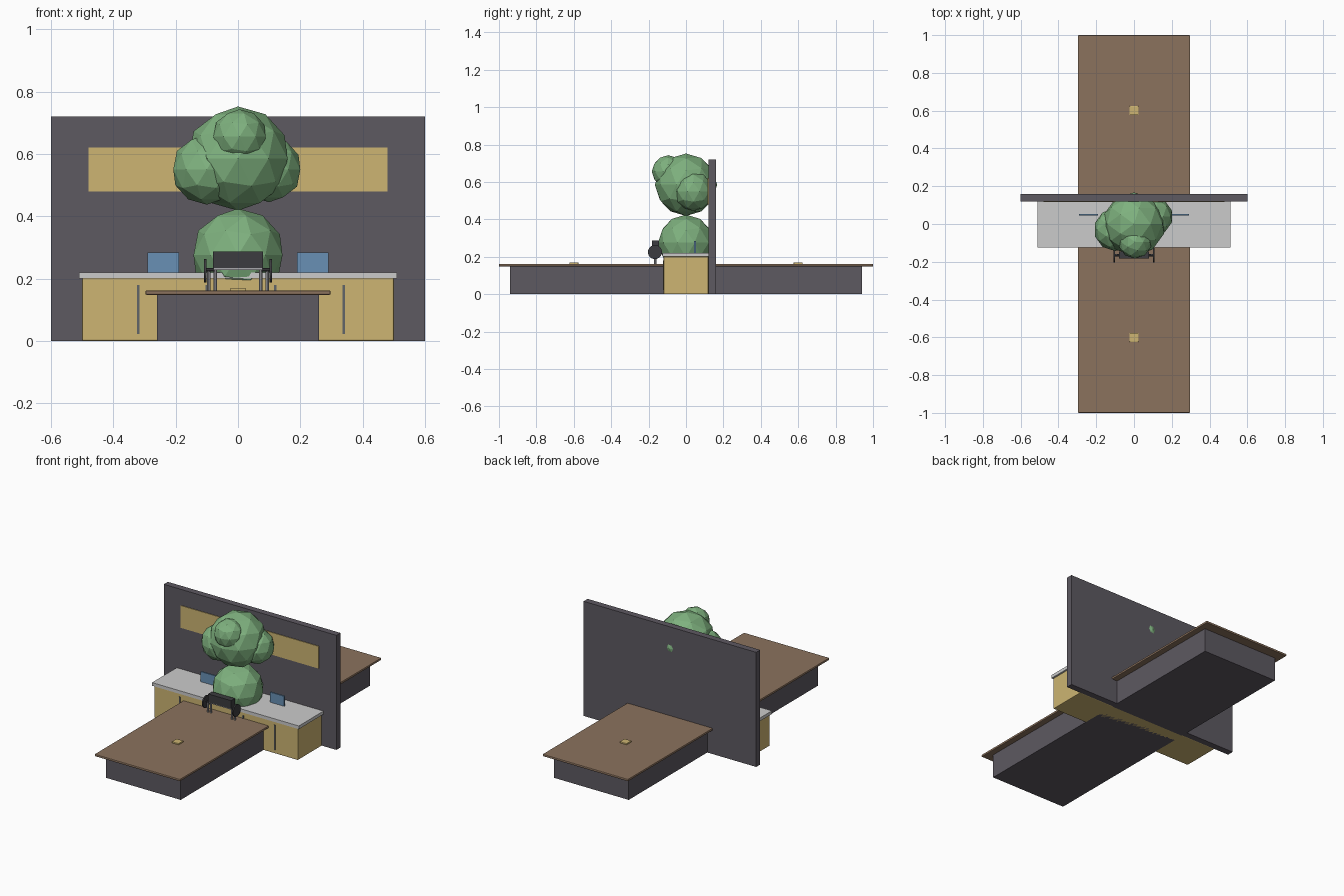
import bpy

if "Cube" in bpy.data.objects:
    bpy.data.objects.remove(bpy.data.objects["Cube"])


def mat(name, r, g, b):
    m = bpy.data.materials.new(name)
    m.diffuse_color = (r, g, b, 1)
    m.use_nodes = True
    m.node_tree.nodes["Principled BSDF"].inputs["Base Color"].default_value = m.diffuse_color
    return m


DARK = mat("charcoal", 0.11, 0.10, 0.12)
BLACK = mat("dark_metal", 0.045, 0.045, 0.05)
TAN = mat("light_wood", 0.61, 0.46, 0.17)
BROWN = mat("brown_wood", 0.26, 0.17, 0.11)
STONE = mat("pale_stone", 0.64, 0.63, 0.61)
GREEN = mat("leaf_green", 0.21, 0.44, 0.21)
BLUE = mat("blue_glass", 0.14, 0.28, 0.46)
STEEL = mat("steel", 0.40, 0.40, 0.42)
HANDLE = mat("handle_grey", 0.12, 0.13, 0.14)


def finish(name, m):
    o = bpy.context.object
    o.name = name
    o.data.materials.append(m)
    return o


def box(name, x, y, z, m, bevel=0):
    """Box from (min, max) ranges on each axis."""
    bpy.ops.mesh.primitive_cube_add(size=1, location=[sum(r) / 2 for r in (x, y, z)])
    o = finish(name, m)
    o.scale = [r[1] - r[0] for r in (x, y, z)]
    bpy.ops.object.transform_apply(location=False, rotation=False, scale=True)
    if bevel:
        b = o.modifiers.new("bevel", "BEVEL")
        b.width, b.segments = bevel, 2
    return o


def cylinder(name, loc, r, depth, m, rot=(0, 0, 0), sides=16):
    bpy.ops.mesh.primitive_cylinder_add(vertices=sides, radius=r, depth=depth,
                                        location=loc, rotation=rot)
    return finish(name, m)


def blob(name, loc, r):
    bpy.ops.mesh.primitive_ico_sphere_add(subdivisions=2, radius=r, location=loc)
    return finish(name, GREEN)


# Long table running through the wall
box("table_base", (-0.26, 0.26), (-0.94, 0.94), (0, 0.15), DARK)
box("table_top", (-0.297, 0.297), (-1, 1), (0.148, 0.162), BROWN, 0.004)
for y in (-0.6, 0.6):
    box("table_block", (-0.024, 0.024), (y - 0.024, y + 0.024), (0.16, 0.17), TAN, 0.002)

# Back wall and its panel
box("back_wall", (-0.6, 0.6), (0.12, 0.16), (0, 0.72), DARK)
box("wall_panel", (-0.48, 0.48), (0.116, 0.122), (0.48, 0.62), TAN)

# Counter with cabinet, worktop and handles
box("cabinet", (-0.5, 0.5), (-0.12, 0.12), (0, 0.201), TAN, 0.004)
box("worktop", (-0.51, 0.51), (-0.125, 0.12), (0.2, 0.22), STONE)
for x in (-0.32, -0.1, 0.12, 0.34):
    box("cabinet_handle", (x - 0.004, x + 0.004), (-0.124, -0.118), (0.022, 0.18), HANDLE)

# Small upright screens on the worktop
for s in (-1, 1):
    box("screen", (s * 0.24 - 0.05, s * 0.24 + 0.05), (0.044, 0.054), (0.218, 0.283), BLUE)

# Rounded plant masses
blob("lower_foliage", (0, 0, 0.275), 0.15)
blob("main_foliage", (0, 0, 0.585), 0.167)
blob("left_foliage", (-0.1, -0.03, 0.55), 0.113)
blob("right_foliage", (0.1, 0.04, 0.55), 0.105)
blob("front_foliage", (0.005, -0.095, 0.655), 0.088)

# Wheeled unit in front of the counter
box("unit_body", (-0.08, 0.08), (-0.183, -0.145), (0.234, 0.286), BLACK)
box("unit_tray", (-0.078, 0.078), (-0.18, -0.148), (0.228, 0.234), STEEL)
for s in (-1, 1):
    cylinder("unit_disc", (s * 0.105, -0.166, 0.225), 0.038, 0.008, BLACK, (0, 1.5708, 0))
    cylinder("unit_axle", (s * 0.09, -0.166, 0.228), 0.006, 0.03, BLACK, (0, 1.5708, 0), 8)
    for x in (0.073, 0.094):
        cylinder("unit_leg", (s * x, -0.164, 0.195), 0.006, 0.07, STEEL, sides=8)
